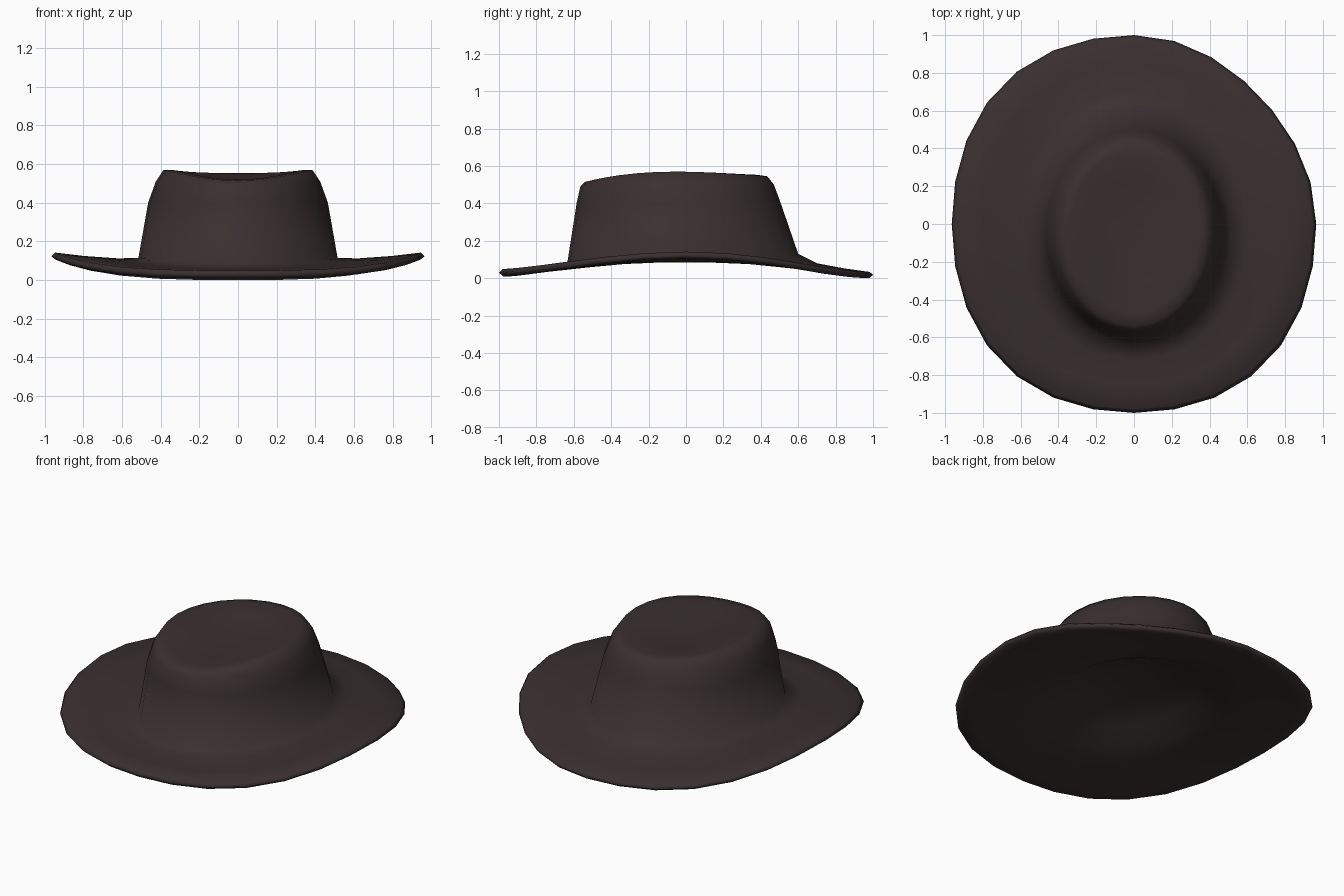
import bpy, bmesh, math

if "Cube" in bpy.data.objects:
    bpy.data.objects.remove(bpy.data.objects["Cube"])

SIDES = 28

felt = bpy.data.materials.new("dark brown felt")
felt.diffuse_color = (0.041, 0.029, 0.029, 1)
felt.use_nodes = True
felt.node_tree.nodes["Principled BSDF"].inputs["Base Color"].default_value = felt.diffuse_color

# Each ring: half width, front y, back y, z at front, z at sides, z at back
upper_brim = [
    (0.965, -1.00, 1.00, 0.030, 0.122, 0.020),
    (0.945, -0.98, 0.98, 0.050, 0.142, 0.034),
    (0.80, -0.86, 0.85, 0.052, 0.125, 0.052),
    (0.62, -0.72, 0.70, 0.062, 0.112, 0.080),
]
outer_crown = [
    (0.515, -0.635, 0.60, 0.080, 0.115, 0.130),
    (0.465, -0.585, 0.50, 0.40, 0.40, 0.42),
    (0.425, -0.565, 0.47, 0.49, 0.51, 0.50),
    (0.385, -0.54, 0.435, 0.515, 0.570, 0.545),
    (0.34, -0.47, 0.38, 0.520, 0.570, 0.553),
    (0.22, -0.31, 0.25, 0.510, 0.540, 0.535),
]
under_brim = [
    (0.945, -0.975, 0.98, 0.008, 0.107, 0.000),
    (0.88, -0.91, 0.92, 0.020, 0.102, 0.015),
    (0.75, -0.82, 0.81, 0.030, 0.092, 0.035),
]
inner_dome = [
    (0.60, -0.70, 0.68, 0.040, 0.085, 0.065),
    (0.47, -0.56, 0.52, 0.075, 0.100, 0.095),
    (0.34, -0.42, 0.38, 0.150, 0.165, 0.165),
    (0.20, -0.26, 0.22, 0.205, 0.210, 0.210),
]


def add_ring(bm, ring, power, bulge=0.0):
    """Oval ring whose height varies between front, sides and back."""
    rx, yf, yb, zf, zs, zb = ring
    verts = []
    for i in range(SIDES):
        a = 2 * math.pi * i / SIDES
        c, s = math.cos(a), math.sin(a)
        w = abs(c) ** power
        end = zb + (zf - zb) * (1 - s) / 2
        # Squarish outline, drawn in at the back right
        sign = -1 if c > 0 and s > 0 else 1
        f = 1 + sign * bulge * math.sin(2 * a) ** 2
        verts.append(bm.verts.new((rx * c * f, (yf + yb) / 2 + (yb - yf) / 2 * s * f,
                                   end + (zs - end) * w)))
    return verts


def bridge(bm, a, b):
    for i in range(SIDES):
        j = (i + 1) % SIDES
        bm.faces.new((a[i], a[j], b[j], b[i]))


def cap(bm, ring, z):
    y = sum(v.co.y for v in ring) / SIDES
    tip = bm.verts.new((0, y, z))
    for i in range(SIDES):
        bm.faces.new((ring[i], ring[(i + 1) % SIDES], tip))


def brim_rings(bm, rings):
    return [add_ring(bm, r, 3.3, 0.033 * max(0, (r[0] - 0.5) / 0.465)) for r in rings]


bm = bmesh.new()
# Curled brim top and dented crown
top = brim_rings(bm, upper_brim) + [add_ring(bm, r, 2) for r in outer_crown]
# Brim underside with a shallow domed hollow
low = brim_rings(bm, under_brim) + [add_ring(bm, r, 2) for r in inner_dome]
for rings, z in ((top, 0.512), (low, 0.225)):
    for a, b in zip(rings, rings[1:]):
        bridge(bm, a, b)
    cap(bm, rings[-1], z)
bridge(bm, top[0], low[0])
bmesh.ops.recalc_face_normals(bm, faces=bm.faces)
for f in bm.faces:
    f.smooth = True

mesh = bpy.data.meshes.new("felt_hat")
bm.to_mesh(mesh)
bm.free()
mesh.materials.append(felt)
hat = bpy.data.objects.new("felt_hat", mesh)
bpy.context.collection.objects.link(hat)
